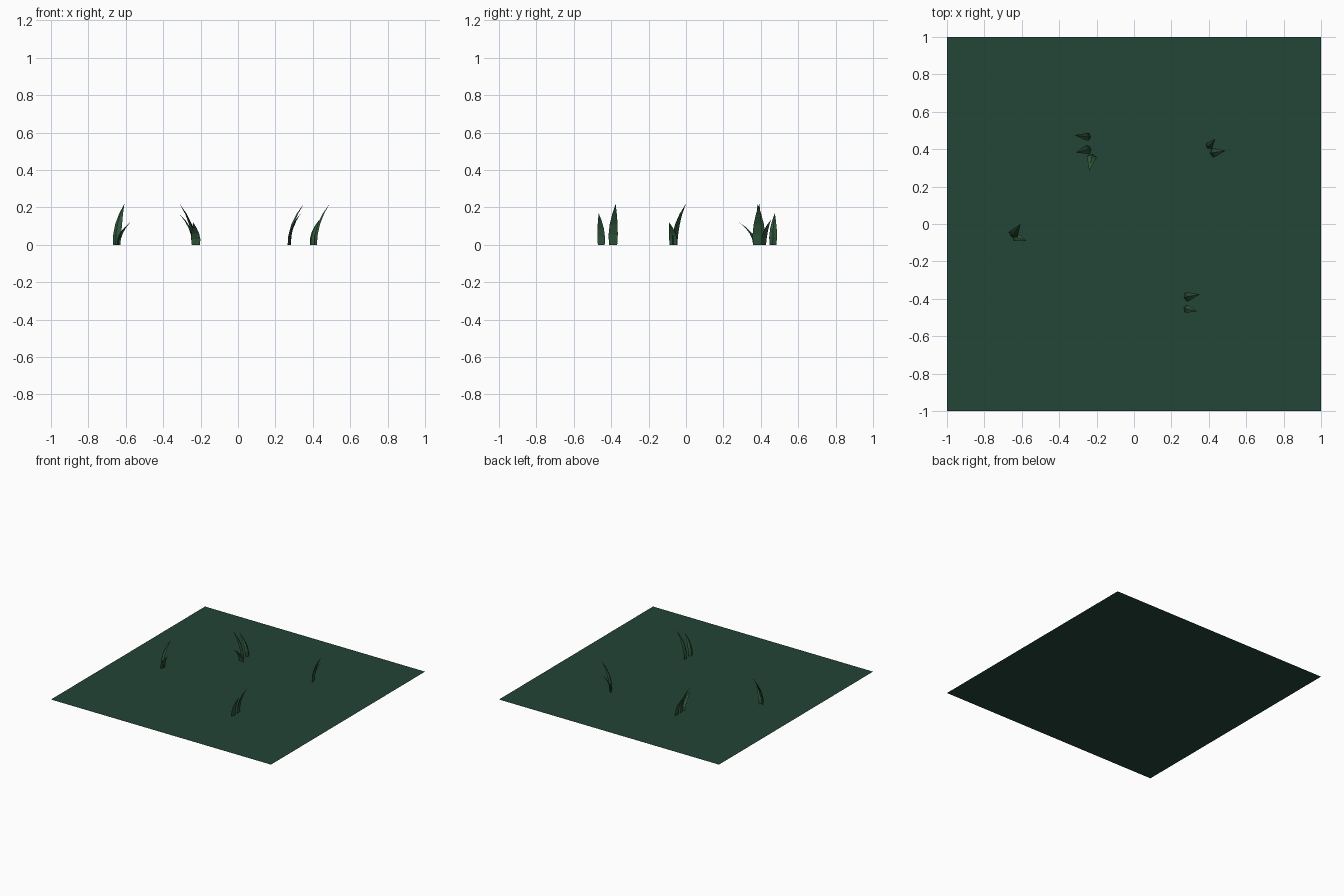
import bpy, bmesh
from mathutils import Vector

if "Cube" in bpy.data.objects:
    bpy.data.objects.remove(bpy.data.objects["Cube"])


def material(name, rgb):
    m = bpy.data.materials.new(name)
    m.diffuse_color = (*rgb, 1)
    m.use_nodes = True
    m.node_tree.nodes["Principled BSDF"].inputs["Base Color"].default_value = m.diffuse_color
    return m


ground_green = material("ground_green", (0.017, 0.058, 0.038))
blade_green = material("blade_green", (0.028, 0.090, 0.042))


def finish(bm, name, mat):
    mesh = bpy.data.meshes.new(name)
    bm.to_mesh(mesh)
    bm.free()
    mesh.materials.append(mat)
    obj = bpy.data.objects.new(name, mesh)
    bpy.context.collection.objects.link(obj)


# Flat square ground
bm = bmesh.new()
bmesh.ops.create_grid(bm, x_segments=1, y_segments=1, size=1)
finish(bm, "ground", ground_green)


# Curved, pointed grass blade with a slim triangular section
def blade(name, base, tip, height, width):
    bm = bmesh.new()
    base, tip = Vector((*base, 0)), Vector((*tip, 0))
    lean = tip - base
    out = lean.normalized()
    side = Vector((-out.y, out.x, 0))
    rings = []
    for t, w in ((0, 0.9), (0.25, 1), (0.5, 0.86), (0.75, 0.5)):
        c = base + lean * t ** 2.1 + Vector((0, 0, height * t))
        h = width * w / 2
        back = -out * (0.012 * w)
        rings.append([bm.verts.new(c + side * h),
                      bm.verts.new(c + back),
                      bm.verts.new(c - side * h)])
    end = bm.verts.new(tip + Vector((0, 0, height)))
    for a, b in zip(rings, rings[1:]):
        for i in range(3):
            j = (i + 1) % 3
            bm.faces.new((a[i], a[j], b[j], b[i]))
    for i in range(3):
        bm.faces.new((rings[-1][i], rings[-1][(i + 1) % 3], end))
    bm.faces.new(rings[0][::-1])
    bmesh.ops.recalc_face_normals(bm, faces=bm.faces)
    finish(bm, name, blade_green)


# Four tufts: (base, tip, height, width) for each blade
tufts = {
    "back_left": [((-0.242, 0.465), (-0.318, 0.475), 0.17, 0.042),
                  ((-0.24, 0.40), (-0.312, 0.382), 0.22, 0.05),
                  ((-0.225, 0.363), (-0.24, 0.285), 0.12, 0.05)],
    "back_right": [((0.418, 0.38), (0.49, 0.392), 0.22, 0.05),
                   ((0.398, 0.415), (0.435, 0.455), 0.135, 0.042)],
    "left": [((-0.648, -0.06), (-0.607, 0.0), 0.22, 0.052),
             ((-0.637, -0.068), (-0.577, -0.09), 0.12, 0.045)],
    "front": [((0.278, -0.39), (0.352, -0.376), 0.22, 0.05),
              ((0.276, -0.453), (0.337, -0.467), 0.17, 0.042)],
}
for place, blades in tufts.items():
    for n, spec in enumerate(blades, 1):
        blade(f"grass_blade_{place}_{n}", *spec)
